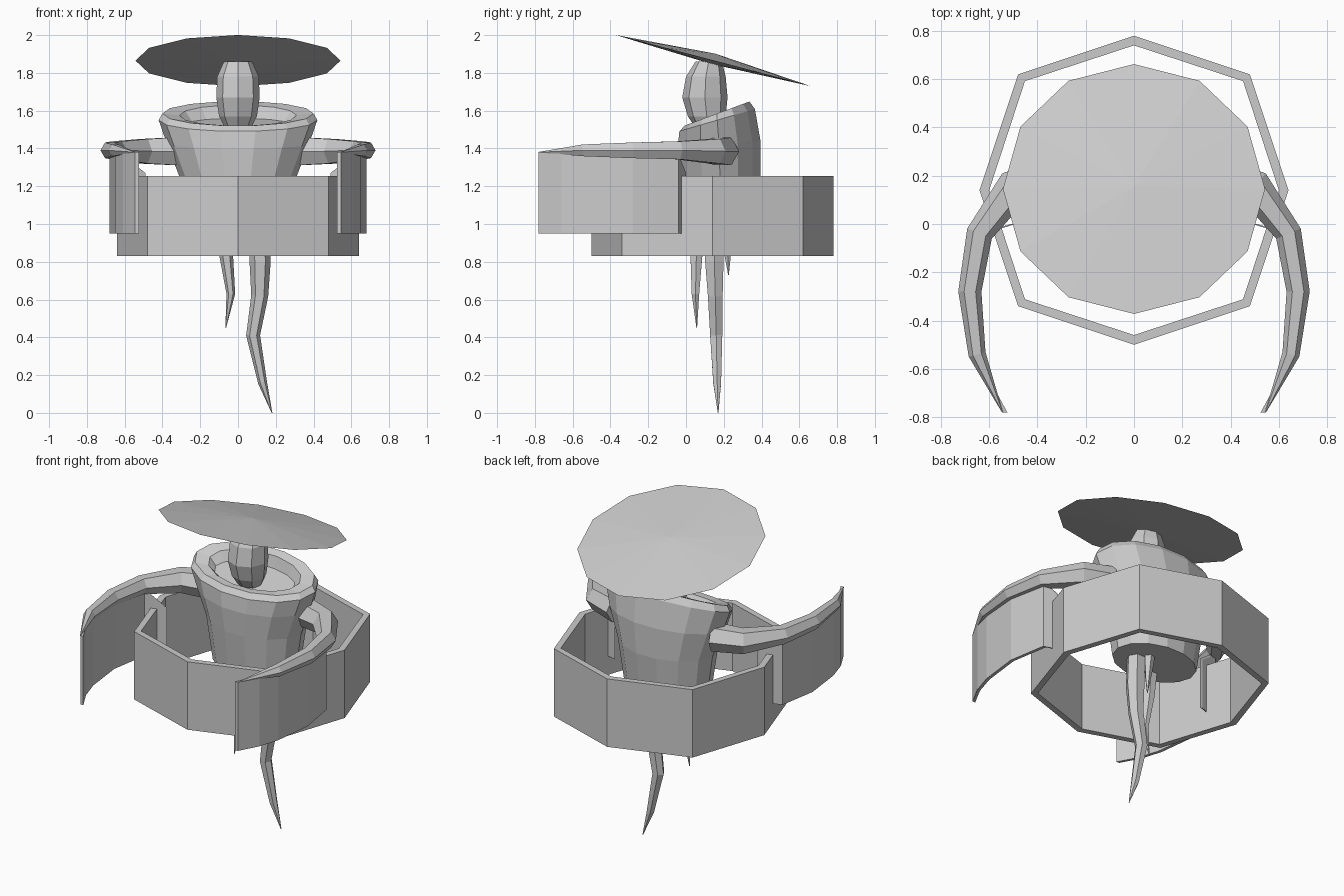
import bpy, bmesh, math
from mathutils import Vector, Matrix

cube = bpy.data.objects.get("Cube")
if cube:
    bpy.data.objects.remove(cube, do_unlink=True)

grey = bpy.data.materials.new("plain grey")
grey.use_nodes = True
colour = (0.6, 0.6, 0.6, 1)
grey.diffuse_color = colour
grey.node_tree.nodes["Principled BSDF"].inputs["Base Color"].default_value = colour


def loft(name, rings, closed=False):
    """Skin a list of equal-length rings; cap the ends unless the loop is closed."""
    bm = bmesh.new()
    loops = [[bm.verts.new(p) for p in ring] for ring in rings]
    pairs = list(zip(loops, loops[1:]))
    if closed:
        pairs.append((loops[-1], loops[0]))
    else:
        bm.faces.new(loops[0])
        bm.faces.new(loops[-1])
    n = len(loops[0])
    for a, b in pairs:
        for i in range(n):
            j = (i + 1) % n
            bm.faces.new((a[i], a[j], b[j], b[i]))
    bmesh.ops.remove_doubles(bm, verts=bm.verts, dist=0.0005)
    bmesh.ops.recalc_face_normals(bm, faces=bm.faces)
    mesh = bpy.data.meshes.new(name)
    bm.to_mesh(mesh)
    bm.free()
    mesh.materials.append(grey)
    obj = bpy.data.objects.new(name, mesh)
    bpy.context.collection.objects.link(obj)
    return obj


def oval(n, cy, z, rx, ry, tilt=0):
    """Horizontal oval ring, raised at the back by tilt."""
    angles = [math.tau * i / n for i in range(n)]
    return [(rx * math.cos(t), cy + ry * math.sin(t), z + tilt * math.sin(t))
            for t in angles]


def tube(name, path, radii, sides=6):
    """Tapered tube along a path of points."""
    pts = [Vector(p) for p in path]
    rings = []
    for i, (p, r) in enumerate(zip(pts, radii)):
        d = pts[min(i + 1, len(pts) - 1)] - pts[max(i - 1, 0)]
        d.normalize()
        ref = Vector((0, 1, 0)) if abs(d.z) > 0.7 else Vector((0, 0, 1))
        u = d.cross(ref).normalized()
        v = u.cross(d)
        rings.append([p + r * (math.cos(t) * u + math.sin(t) * v)
                      for t in (math.tau * k / sides for k in range(sides))])
    return loft(name, rings)


# Torso with a shallow sunken collar
loft("torso", [
    oval(14, 0.18, 0.98, 0.27, 0.19),
    oval(14, 0.18, 1.25, 0.31, 0.22),
    oval(14, 0.175, 1.42, 0.375, 0.225, 0.02),
    oval(14, 0.165, 1.55, 0.42, 0.205, 0.06),
    oval(14, 0.165, 1.585, 0.40, 0.175, 0.065),
    oval(14, 0.165, 1.575, 0.31, 0.13, 0.055),
    oval(14, 0.165, 1.53, 0.27, 0.11, 0.03),
])

# Head
loft("head", [
    oval(8, 0.12, 1.51, 0.07, 0.07),
    oval(8, 0.11, 1.57, 0.10, 0.10),
    oval(8, 0.10, 1.67, 0.115, 0.12),
    oval(8, 0.105, 1.78, 0.11, 0.105),
    oval(8, 0.12, 1.86, 0.075, 0.07),
])

# Wide shallow hat, tipped back
hat = loft("hat", [
    oval(12, 0, -0.02, 0.001, 0.001),
    oval(12, 0, 0, 0.543, 0.535),
    oval(12, 0, 0.038, 0.001, 0.001),
])
hat.data.transform(Matrix.Translation((0, 0.145, 1.865))
                   @ Matrix.Rotation(math.radians(-14.7), 4, 'X'))

# Eight-sided open hoop around the waist
low, high = 0.83, 1.255
hoop = []
for k in range(8):
    t = math.tau * k / 8
    r = 0.64 if k % 2 == 0 else 0.679
    hoop.append([(q * math.cos(t), 0.14 + q * math.sin(t), z)
                 for q, z in ((r, low), (r, high), (r - 0.04, high), (r - 0.04, low))])
loft("waist_hoop", hoop, closed=True)

# Arms and the curtain sleeves that hang from them
arm = [(0.33, 0.20, 1.385), (0.50, 0.15, 1.385), (0.64, -0.04, 1.39),
       (0.68, -0.28, 1.39), (0.65, -0.54, 1.39), (0.545, -0.78, 1.38)]
hang = [(0.545, -0.78, 1.38), (0.61, -0.66, 1.385), (0.65, -0.53, 1.39),
        (0.68, -0.28, 1.39), (0.64, -0.04, 1.37), (0.51, 0.0, 1.27)]
for side, s in (("left", 1), ("right", -1)):
    tube(side + "_arm", [(s * x, y, z) for x, y, z in arm],
         (0.085, 0.075, 0.055, 0.048, 0.036, 0.002))
    loft(side + "_sleeve", [
        [(s * x, y, z), (s * (x - 0.02), y, z), (s * (x - 0.02), y, 0.95), (s * x, y, 0.95)]
        for x, y, z in hang])

# Tentacles trailing below the torso
tube("long_tentacle", [(0.11, 0.15, 1.02), (0.117, 0.15, 0.80), (0.115, 0.155, 0.62),
                       (0.08, 0.16, 0.41), (0.13, 0.165, 0.16), (0.18, 0.17, 0.0)],
     (0.055, 0.056, 0.045, 0.037, 0.024, 0.002))
tube("front_tentacle", [(-0.07, 0.06, 1.02), (-0.062, 0.055, 0.83),
                        (-0.038, 0.05, 0.63), (-0.065, 0.057, 0.45)],
     (0.045, 0.036, 0.023, 0.002))
tube("back_tentacle", [(0.06, 0.21, 1.02), (0.08, 0.22, 0.85), (0.09, 0.225, 0.73)],
     (0.035, 0.02, 0.002), 5)
